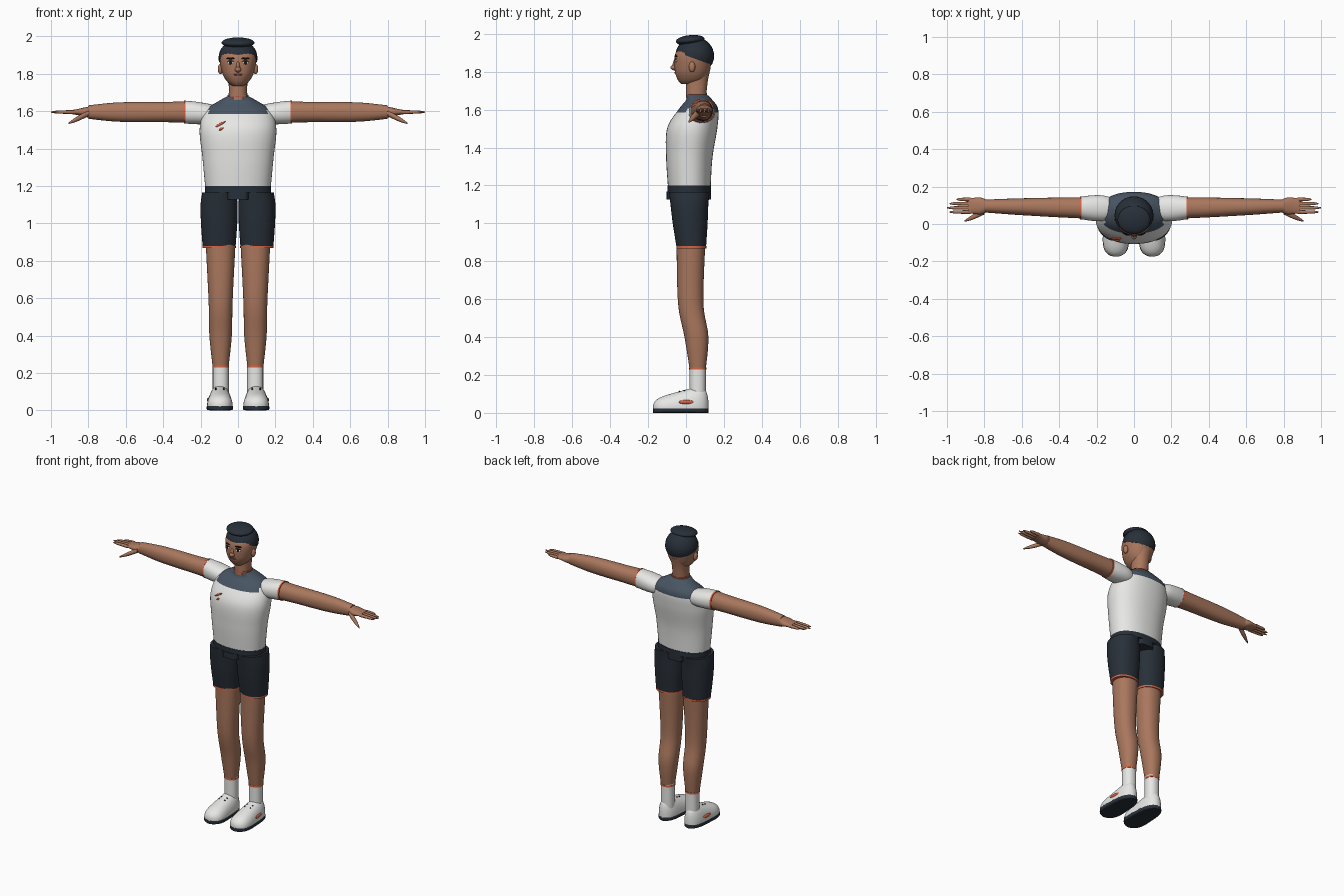
import bpy, bmesh, math
from mathutils import Vector, Matrix, Euler

cube = bpy.data.objects.get("Cube")
if cube:
    bpy.data.objects.remove(cube, do_unlink=True)


def material(name, *rgb):
    mat = bpy.data.materials.new(name)
    mat.use_nodes = True
    mat.diffuse_color = (*rgb, 1)
    mat.node_tree.nodes["Principled BSDF"].inputs["Base Color"].default_value = (*rgb, 1)
    return mat


SKIN = material("skin", .4, .185, .11)
WHITE = material("white cloth", .8, .8, .79)
NAVY = material("navy", .021, .029, .04)
SLATE = material("slate", .065, .09, .125)
ORANGE = material("orange", .68, .13, .055)
LIP = material("lip brown", .2, .07, .045)
BLACK = material("black", .01, .01, .01)


def finish(name, bm, materials, mirror=False, rule=None):
    """Turn the bmesh into a smooth object, optionally mirrored to the other side."""
    bmesh.ops.recalc_face_normals(bm, faces=bm.faces)
    if rule:
        for face in bm.faces:
            face.material_index = rule(face.calc_center_median())
    mesh = bpy.data.meshes.new(name)
    bm.to_mesh(mesh)
    bm.free()
    for mat in materials:
        mesh.materials.append(mat)
    part = bpy.data.objects.new(name, mesh)
    bpy.context.collection.objects.link(part)
    bpy.ops.object.select_all(action='DESELECT')
    part.select_set(True)
    bpy.context.view_layer.objects.active = part
    bpy.ops.object.shade_smooth_by_angle(angle=math.radians(50))
    if mirror:
        modifier = part.modifiers.new("other side", 'MIRROR')
        modifier.use_mirror_merge = False


def refine(rows, steps):
    """Catmull-Rom interpolation between neighbouring sections."""
    rows = [Vector(row) for row in rows]
    padded = [rows[0], *rows, rows[-1]]
    smooth = []
    for a, b, c, d in zip(padded, padded[1:], padded[2:], padded[3:]):
        for step in range(steps):
            t = step / steps
            smooth.append(b + ((c - a) * t + (a * 2 - b * 5 + c * 4 - d) * t ** 2
                               + (b * 3 - a - c * 3 + d) * t ** 3) / 2)
    return smooth + [rows[-1]]


def loft(name, sections, right, up, *materials, power=2.2, count=36, floor=0, **options):
    """Skin rounded sections, each given as (centre, half width, half height)."""
    bm = bmesh.new()
    right, up = Vector(right), Vector(up)
    loops = []
    for centre, width, height in sections:
        loop = []
        for k in range(count):
            angle = math.tau * k / count
            c, s = math.cos(angle), math.sin(angle)
            point = (Vector(centre) + right * width * math.copysign(abs(c) ** (2 / power), c)
                     + up * height * math.copysign(abs(s) ** (2 / power), s))
            point.z = max(point.z, floor)
            loop.append(bm.verts.new(point))
        loops.append(loop)
    for low, high in zip(loops, loops[1:]):
        for k in range(count):
            bm.faces.new((low[k - 1], low[k], high[k], high[k - 1]))
    bm.faces.new(loops[0])
    bm.faces.new(loops[-1])
    finish(name, bm, materials, **options)


def column(name, x, rows, *materials, steps=5, **options):
    """Upright part from rows of (height, half width, front, back)."""
    sections = [((x, (front + back) / 2, z), half, (back - front) / 2)
                for z, half, front, back in refine(rows, steps)]
    loft(name, sections, (1, 0, 0), (0, 1, 0), *materials, **options)


def band(name, x, z, thickness, half, front, back, mat, **options):
    rows = [(z + offset, half, front, back) for offset in (-thickness, thickness)]
    column(name, x, rows, mat, steps=1, **options)


def beam(name, start, end, widths, heights, mat, **options):
    """Sideways part with evenly spaced sections between two points."""
    last = len(widths) - 1
    rows = [(*Vector(start).lerp(Vector(end), i / last), width, height)
            for i, (width, height) in enumerate(zip(widths, heights))]
    sections = [(row[:3], row[3], row[4]) for row in refine(rows, 5)]
    loft(name, sections, (0, 1, 0), (0, 0, 1), mat, mirror=True, **options)


def blob(name, centre, radii, mat, turn=(0, 0, 0), cut=None, **options):
    bm = bmesh.new()
    bmesh.ops.create_uvsphere(bm, u_segments=28, v_segments=18, radius=1)
    bm.transform(Matrix.LocRotScale(Vector(centre), Euler(turn), Vector(radii)))
    if cut:
        everything = bm.verts[:] + bm.edges[:] + bm.faces[:]
        result = bmesh.ops.bisect_plane(bm, geom=everything, plane_co=cut[0],
                                        plane_no=cut[1], clear_inner=True)
        rim = [item for item in result["geom_cut"] if isinstance(item, bmesh.types.BMEdge)]
        bmesh.ops.contextual_create(bm, geom=rim)
    finish(name, bm, [mat], **options)


def shoe_part(name, mat, base, widen, height_at, **options):
    """Foot-shaped loft running from toe to heel."""
    sections = []
    for k in range(25):
        u = -.998 * math.cos(math.pi * k / 24)
        half = widen * (.066 - .008 * u) * math.sqrt(1 - u ** 4)
        sections.append(((LEG_X, .147 * u - .028, base), half, height_at(u)))
    loft(name, sections, (1, 0, 0), (0, 0, 1), mat, mirror=True, **options)


LEG_X, ARM_Y, ARM_Z = .097, .09, 1.595

# Shirt with a dark shoulder yoke, collar and two chest dashes
column("shirt", 0, [(1.19, .175, -.095, .13), (1.35, .19, -.105, .14), (1.5, .205, -.1, .165),
                    (1.6, .18, -.04, .17), (1.65, .11, 0, .14), (1.68, .055, 0, .11)],
       WHITE, SLATE, steps=10, count=56,
       rule=lambda centre: int(centre.z > 1.587 and abs(centre.x) < .155))
band("collar", 0, 1.68, .007, .057, 0, .11, ORANGE)
blob("long_chest_dash", (-.095, -.078, 1.53), (.032, .005, .006), ORANGE, turn=(0, -.5, 0))
blob("short_chest_dash", (-.09, -.09, 1.505), (.013, .005, .006), ORANGE, turn=(0, -.5, 0))

# Waistband and the panel between the shorts legs
band("waistband", 0, 1.182, .017, .177, -.098, .133, NAVY)
band("shorts_panel", 0, 1.147, .02, .06, -.102, .133, NAVY, power=5)

# Neck, head and central face parts
column("neck", 0, [(1.66, .05, 0, .105), (1.75, .05, 0, .115), (1.82, .06, 0, .13)], SKIN)
column("head", 0, [(1.735, .03, -.025, .06), (1.76, .06, -.045, .1), (1.81, .086, -.06, .125),
                   (1.9, .097, -.055, .14), (1.96, .05, 0, .1)], SKIN)
blob("nose", (0, -.06, 1.822), (.017, .022, .015), SKIN)
blob("nose_bridge", (0, -.058, 1.842), (.01, .012, .028), SKIN, turn=(-.2, 0, 0))
blob("mouth", (0, -.057, 1.795), (.024, .005, .005), LIP)

# Eyes, brows and ears
for feature, mat, forward, z, width, height in (
        ("eyes", WHITE, 0, 1.858, .017, .008), ("pupils", BLACK, .003, 1.858, .008, .008),
        ("lashes", BLACK, .002, 1.867, .019, .003), ("brows", BLACK, 0, 1.882, .023, .005)):
    blob(feature, (.04, -.053 - forward, z), (width, .005, height), mat,
         turn=(0, 0, .25), mirror=True)
blob("ears", (.094, .032, 1.825), (.014, .017, .028), SKIN, mirror=True)

# Hair trimmed along a slanted hairline, with a raised quiff
blob("hair", (0, .046, 1.883), (.104, .102, .1), NAVY, cut=((0, -.055, 1.905), (0, .36, 1)))
blob("quiff", (0, .022, 1.966), (.088, .076, .027), NAVY, turn=(.1, 0, 0))

# Sleeves and arms
beam("sleeves", (.1, .083, 1.58), (.285, .086, ARM_Z), (.05, .068, .068, .06),
     (.045, .055, .06, .061), WHITE)
beam("sleeve_trims", (.28, .086, ARM_Z), (.29, .086, ARM_Z), (.061, .061), (.062, .062), ORANGE)
beam("arms", (.26, .086, ARM_Z), (.8, .096, ARM_Z), (.057, .053, .048, .042, .034),
     (.058, .054, .054, .05, .036), SKIN)

# Hands
beam("palms", (.785, .096, ARM_Z), (.888, .098, ARM_Z), (.032, .045, .043, .042),
     (.032, .025, .017, .011), SKIN)
taper = (.01, .01, .009, .008, .003)
for i, finger in enumerate(("index", "middle", "ring", "little")):
    y = .064 + .0225 * i
    beam(finger + "_fingers", (.875, y, ARM_Z), (1 - .013 * (i - 1) ** 2, y, ARM_Z),
         taper, taper, SKIN, count=12)
taper = (.015, .015, .012, .004)
beam("thumbs", (.8, .066, 1.588), (.906, .016, 1.535), taper, taper, SKIN, count=12)

# Shorts legs with hems, and bare legs
column("shorts_legs", LEG_X + .004, [(.875, .088, -.05, .106), (1, .097, -.07, .114),
                                     (1.1, .099, -.082, .118), (1.165, .09, -.09, .125)],
       NAVY, mirror=True)
band("shorts_hems", LEG_X + .004, .874, .006, .089, -.051, .107, ORANGE, mirror=True)
column("legs", .093, [(.22, .041, .021, .103), (.4, .06, -.008, .118), (.58, .064, -.042, .092),
                      (.9, .08, -.05, .102)], SKIN, steps=8, mirror=True)

# Socks with a stripe
band("socks", .092, .165, .085, .043, .019, .105, WHITE, mirror=True)
band("sock_stripes", .092, .234, .006, .0445, .017, .107, ORANGE, mirror=True)

# Shoes, soles, side patches and eyelets
shoe_part("shoes", WHITE, .025, 1, lambda u: (.09 + .04 * u) * (1 - u ** 6) ** .4, floor=.02)
shoe_part("soles", NAVY, .014, 1.03, lambda u: .014, power=6)
blob("shoe_patches", (.157, .002, .057), (.008, .04, .011), ORANGE, turn=(0, 0, .1), mirror=True)
for offset in (-.022, .022):
    for y in (-.035, -.01):
        blob("eyelets", (LEG_X + offset, y, .12 + y / 5), (.004, .004, .004), BLACK, mirror=True)
